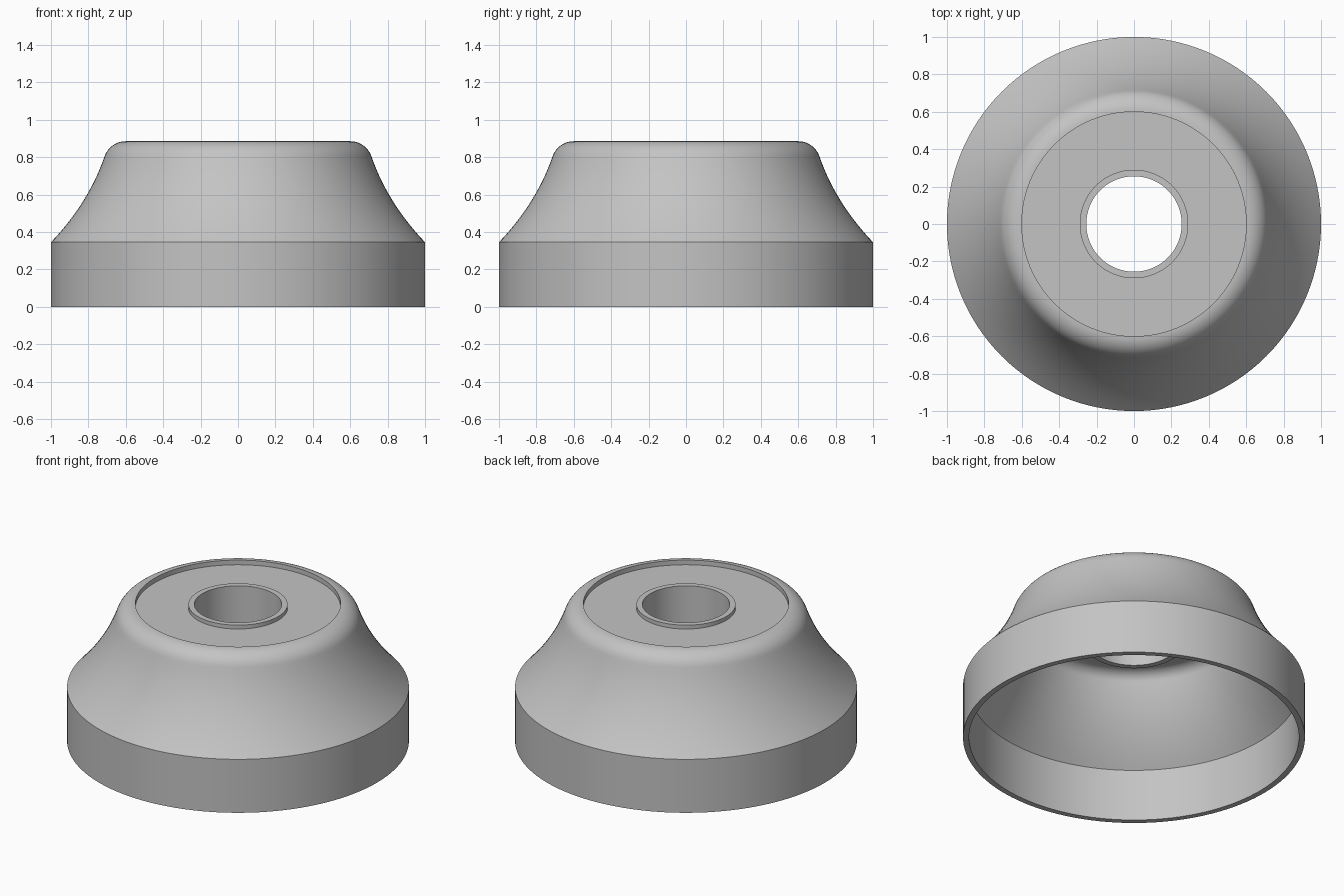
import bpy
import bmesh
from math import sin, cos, radians, pi
from mathutils import Vector

SEGMENTS = 128

cube = bpy.data.objects.get("Cube")
if cube:
    bpy.data.objects.remove(cube, do_unlink=True)

grey = bpy.data.materials.new("plain grey")
grey.use_nodes = True
grey.diffuse_color = (0.55, 0.55, 0.55, 1)
grey.node_tree.nodes["Principled BSDF"].inputs["Base Color"].default_value = (0.55, 0.55, 0.55, 1)


def flare(start, control, end, steps=14):
    """Concave flank as a quadratic curve of (radius, height) points."""
    a, b, c = Vector(start), Vector(control), Vector(end)
    ts = [i / steps for i in range(steps + 1)]
    return [tuple(a * (1 - t) ** 2 + b * 2 * t * (1 - t) + c * t * t) for t in ts]


def fillet(radius, height, size, first=18, last=90, steps=10):
    """Rounded shoulder about a centre (radius, height)."""
    angles = [radians(first + (last - first) * i / steps) for i in range(steps + 1)]
    return [(radius + size * cos(a), height + size * sin(a)) for a in angles]


# Outer skin, from the foot up to the rim
shoulder = fillet(0.60, 0.765, 0.12)
outer = [(1.0, 0.0)] + flare((1.0, 0.345), (0.80, 0.555), shoulder[0]) + shoulder[1:]

# Recessed top, raised lip and the hollow centre tube
centre = [(0.60, 0.855), (0.29, 0.855), (0.29, 0.88), (0.255, 0.88),
          (0.255, 0.635), (0.29, 0.635), (0.29, 0.82)]

# Inner skin, listed upwards and then reversed
inner_shoulder = fillet(0.60, 0.74, 0.08)
inner = [(0.965, 0.0)] + flare((0.965, 0.335), (0.765, 0.54), inner_shoulder[0]) + inner_shoulder[1:]

profile = outer + centre + inner[::-1]

# Revolve the closed section
bm = bmesh.new()
rings = []
for i in range(SEGMENTS):
    a = 2 * pi * i / SEGMENTS
    rings.append([bm.verts.new((r * cos(a), r * sin(a), z)) for r, z in profile])
count = len(profile)
for i, ring in enumerate(rings):
    following = rings[(i + 1) % SEGMENTS]
    for j in range(count):
        k = (j + 1) % count
        bm.faces.new((ring[j], following[j], following[k], ring[k]))
bmesh.ops.recalc_face_normals(bm, faces=bm.faces[:])

mesh = bpy.data.meshes.new("flared_cap")
bm.to_mesh(mesh)
bm.free()
mesh.materials.append(grey)
cap = bpy.data.objects.new("flared_cap", mesh)
bpy.context.collection.objects.link(cap)

# Smooth curves with crisp corners
bpy.ops.object.select_all(action="DESELECT")
cap.select_set(True)
bpy.context.view_layer.objects.active = cap
bpy.ops.object.shade_smooth_by_angle(angle=radians(30))
